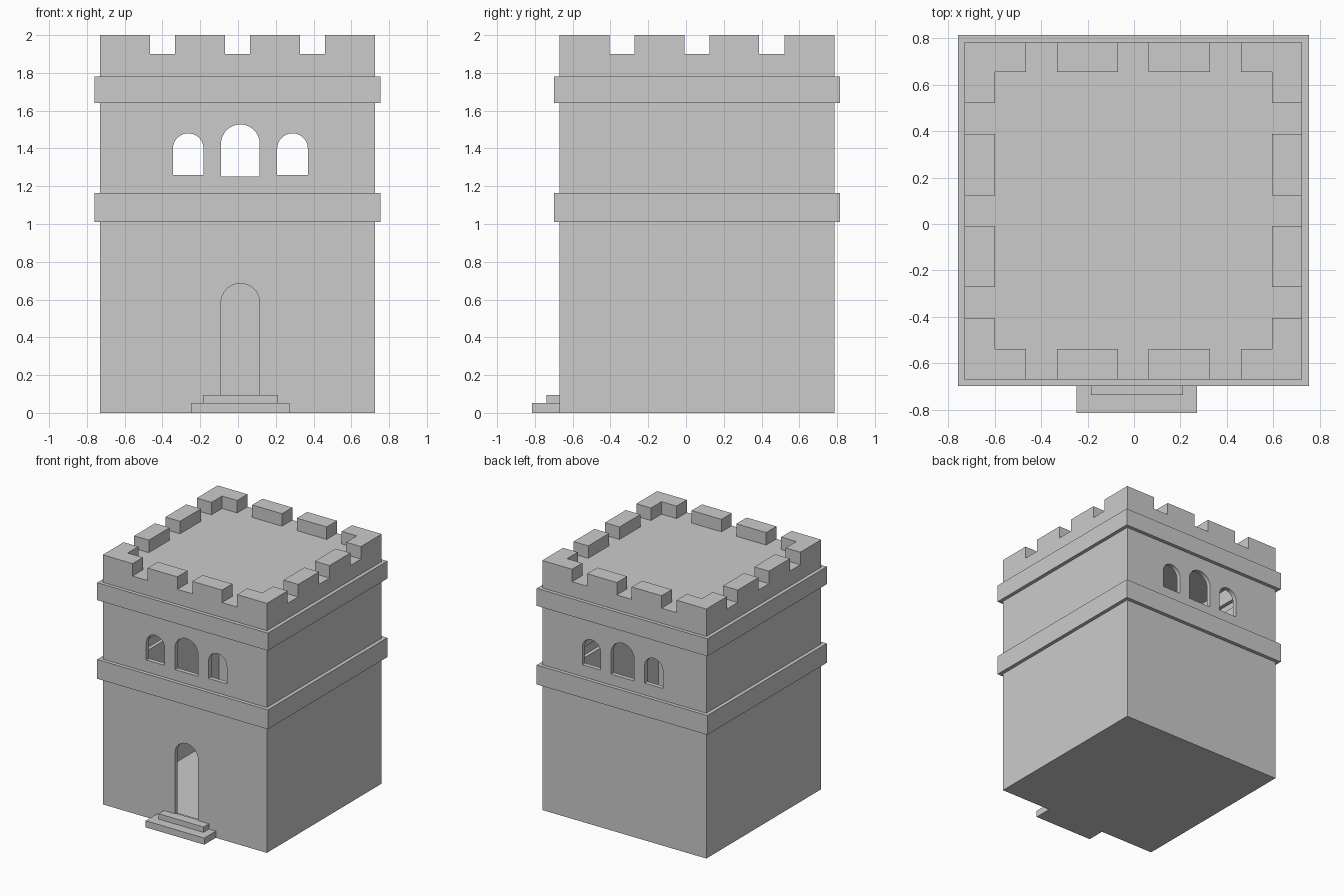
import bpy, bmesh
from math import sin, cos, pi

if "Cube" in bpy.data.objects:
    bpy.data.objects.remove(bpy.data.objects["Cube"])

CX, CY, H = -0.0025, 0.0575, 0.7275   # tower centre and half width
WALL = 0.035
AXIS = 0.0125                          # centre line of door and windows


def to_object(name, bm):
    bmesh.ops.recalc_face_normals(bm, faces=bm.faces)
    mesh = bpy.data.meshes.new(name)
    bm.to_mesh(mesh)
    bm.free()
    obj = bpy.data.objects.new(name, mesh)
    bpy.context.collection.objects.link(obj)
    return obj


def loft(name, rings):
    """Closed solid through a list of point rings."""
    bm = bmesh.new()
    loops = [[bm.verts.new(p) for p in ring] for ring in rings]
    n = len(loops[0])
    for a, b in zip(loops, loops[1:]):
        for i in range(n):
            bm.faces.new((a[i], a[(i + 1) % n], b[(i + 1) % n], b[i]))
    bm.faces.new(loops[0])
    bm.faces.new(loops[-1])
    return to_object(name, bm)


def tower(name, profile):
    """Square tower from (half width, z) steps."""
    return loft(name, [[(CX + sx * h, CY + sy * h, z) for sx, sy in
                        ((-1, -1), (1, -1), (1, 1), (-1, 1))] for h, z in profile])


def prism(name, poly, z0, z1):
    return loft(name, [[(x, y, z) for x, y in poly] for z in (z0, z1)])


def rect(x0, x1, y0, y1):
    return [(x0, y0), (x1, y0), (x1, y1), (x0, y1)]


def arch(name, x, width, z0, top, y0, y1):
    """Round-headed opening running along y."""
    r = width / 2
    pts = [(x - r, z0), (x + r, z0)]
    pts += [(x + r * cos(pi * i / 24), top - r + r * sin(pi * i / 24)) for i in range(25)]
    return loft(name, [[(px, y, pz) for px, pz in pts] for y in (y0, y1)])


def cut(obj, cutter):
    mod = obj.modifiers.new("cut", 'BOOLEAN')
    mod.operation = 'DIFFERENCE'
    mod.solver = 'EXACT'
    mod.object = cutter
    bpy.context.view_layer.objects.active = obj
    bpy.ops.object.modifier_apply(modifier=mod.name)
    bpy.data.objects.remove(cutter)


# hollow tower with two projecting bands
B = H + 0.029
body = tower("tower_walls", [(H, 0), (H, 1.01), (B, 1.01), (B, 1.165), (H, 1.165),
                             (H, 1.64), (B, 1.64), (B, 1.78), (H, 1.78), (H, 1.9)])
h, b, t = H - WALL, B - WALL, WALL
cut(body, tower("room_cutter", [(h, 0.01), (h, 1.01 + t), (b, 1.01 + t), (b, 1.165 - t),
                                (h, 1.165 - t), (h, 1.64 + t), (b, 1.64 + t),
                                (b, 1.78 - t), (h, 1.78 - t), (h, 1.9 - t)]))

# door in the front, three windows in the front and back
cut(body, arch("door_cutter", AXIS, 0.205, 0.09, 0.685, -0.8, -0.5))
for y0, y1 in ((-0.8, -0.5), (0.6, 0.9)):
    cut(body, arch("window_cutter", AXIS, 0.205, 1.252, 1.527, y0, y1))
    for s in (-1, 1):
        cut(body, arch("window_cutter", AXIS + s * 0.276, 0.162, 1.26, 1.48, y0, y1))

# battlements: one L-shaped corner and two blocks per side
L, T = 0.264, 0.13
corner = [(-H, -H), (-H + L, -H), (-H + L, -H + T), (-H + T, -H + T), (-H + T, -H + L), (-H, -H + L)]
blocks = [rect(s * 0.198 - L / 2, s * 0.198 + L / 2, -H, -H + T) for s in (-1, 1)]
for k in range(4):
    c, s = (1, 0, -1, 0)[k], (0, 1, 0, -1)[k]
    for label, poly in (("corner_merlon", corner), ("merlon", blocks[0]), ("merlon", blocks[1])):
        prism(label, [(CX + c * x - s * y, CY + s * x + c * y) for x, y in poly], 1.9, 2.0)

# entrance steps
prism("lower_step", rect(-0.248, 0.272, -0.815, -0.66), 0, 0.053)
prism("upper_step", rect(-0.186, 0.211, -0.738, -0.66), 0.053, 0.096)
